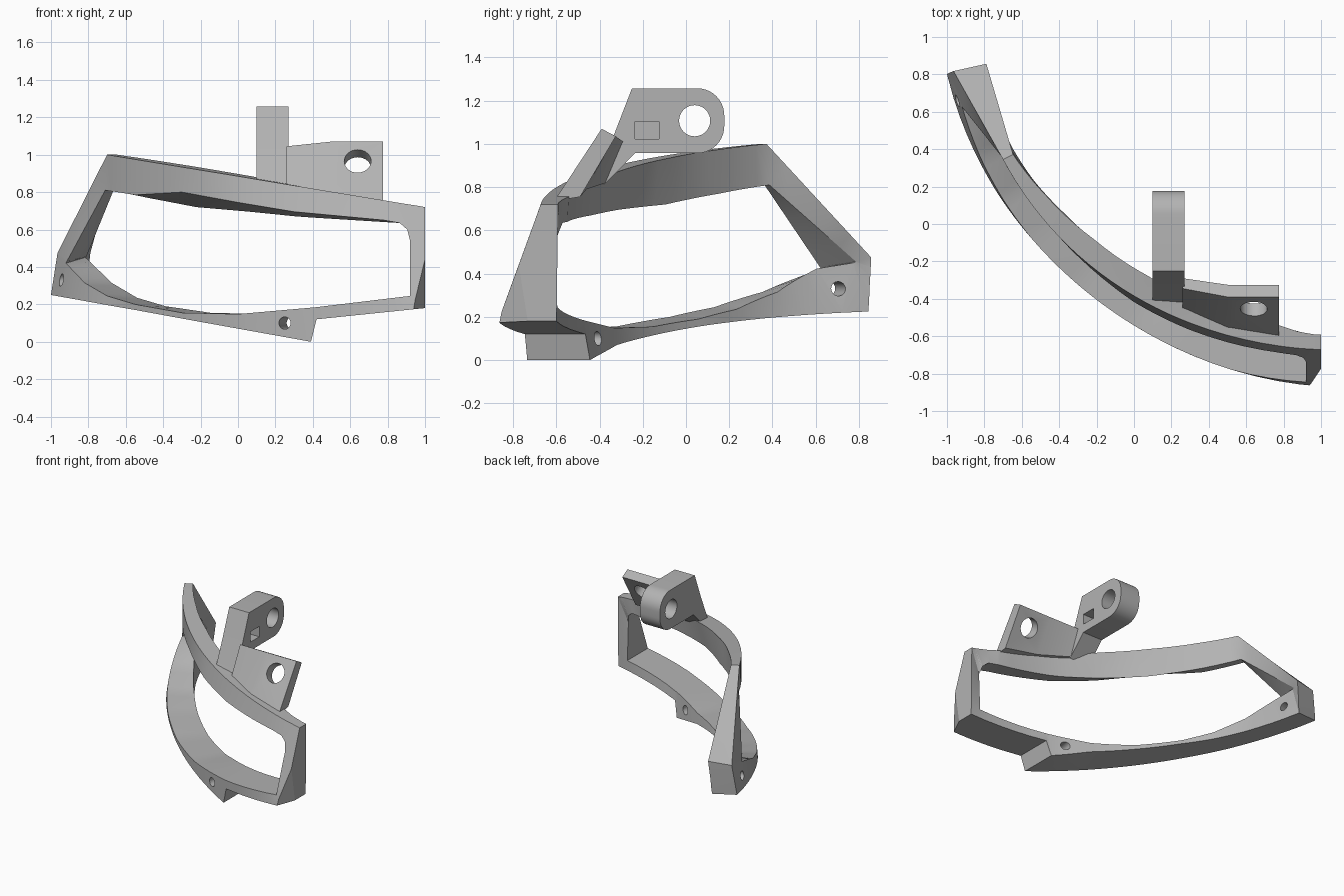
import bpy, bmesh, math
from mathutils import Vector

if "Cube" in bpy.data.objects:
    bpy.data.objects.remove(bpy.data.objects["Cube"], do_unlink=True)

grey = bpy.data.materials.new("plain grey")
grey.use_nodes = True
COLOUR = (0.45, 0.45, 0.45, 1)
grey.diffuse_color = COLOUR
grey.node_tree.nodes["Principled BSDF"].inputs["Base Color"].default_value = COLOUR

AXIS = Vector((1.08, 1.27, 0))  # vertical axis the frame curves around


def make_object(name, bm):
    bmesh.ops.recalc_face_normals(bm, faces=bm.faces[:])
    mesh = bpy.data.meshes.new(name)
    bm.to_mesh(mesh)
    bm.free()
    mesh.materials.append(grey)
    obj = bpy.data.objects.new(name, mesh)
    bpy.context.collection.objects.link(obj)
    return obj


def clamp(value):
    return min(max(value, 0), 1)


def front_point(x, z, lean_z):
    """Point on the curved front surface, leaning back as lean_z grows."""
    rise = max(lean_z - 0.2, 0)
    flatten = 0.03 * (1 - x * x) * (1 - 0.5 * x) * (1 - 2.4 * rise)
    radius = 2.14 - (0.268 + 0.11 * x) * rise - flatten
    across = AXIS.x - x
    return Vector((x, AXIS.y - math.sqrt(max(radius ** 2 - across ** 2, 0.01)), z))


def inward(p):
    """Radial on the left, turning straight back towards the right."""
    d = AXIS - p
    d.z = 0
    d.x *= clamp(1 - p.x / 0.39)
    return d.normalized()


def loft(bm, sections, closed):
    """Skin a row of equal cross-sections, capping the ends of an open row."""
    rows = [[bm.verts.new(p) for p in s] for s in sections]
    pairs = list(zip(rows, rows[1:])) + ([(rows[-1], rows[0])] if closed else [])
    for a, b in pairs:
        for i in range(len(a)):
            j = (i + 1) % len(a)
            bm.faces.new((a[i], a[j], b[j], b[i]))
    if not closed:
        bm.faces.new(rows[0])
        bm.faces.new(rows[-1])


def cut(obj, cutter):
    cutter.hide_render = True
    mod = obj.modifiers.new("cut", "BOOLEAN")
    mod.operation = "DIFFERENCE"
    mod.solver = "EXACT"
    mod.object = cutter
    bpy.context.view_layer.objects.active = obj
    bpy.ops.object.modifier_apply(modifier=mod.name)
    bpy.data.objects.remove(cutter, do_unlink=True)


def drill(obj, centre, direction, radius, length):
    bm = bmesh.new()
    bmesh.ops.create_cone(bm, cap_ends=True, segments=32, radius1=radius,
                          radius2=radius, depth=length)
    cutter = make_object("drill_cutter", bm)
    cutter.rotation_mode = "QUATERNION"
    cutter.rotation_quaternion = Vector(direction).to_track_quat("Z", "Y")
    cutter.location = centre
    bpy.context.view_layer.update()
    cut(obj, cutter)


def finish(obj):
    bpy.ops.object.select_all(action="DESELECT")
    obj.select_set(True)
    bpy.context.view_layer.objects.active = obj
    bpy.ops.object.shade_smooth_by_angle(angle=math.radians(25))


# Frame stations: outer x, z, inner x, z, outer depth, inner depth, rear inner drop
LOWER_RAIL = [
    (1, .18, .92, .245, .27, .25, 0),
    (.42, .12, .42, .185, .28, .27, 0),
    (.39, 0, .4, .183, .29, .27, 0),
    (0, .07, 0, .148, .26, .25, 0),
    (-.3, .124, -.3, .155, .24, .23, 0),
    (-.55, .17, -.55, .2, .22, .21, .01),
    (-.7, .196, -.7, .245, .2, .19, .01),
    (-.82, .218, -.82, .315, .19, .16, 0),
    (-1, .25, -.92, .42, .19, .11, -.03),
    (-.965, .475, -.915, .43, .18, .11, -.025),
]
UPPER_RAIL = [
    (-.7, 1, -.71, .81, .06, .05, 0),
    (-.55, .975, -.55, .785, .09, .08, .015),
    (-.3, .934, -.3, .8, .12, .11, .08),
    (0, .885, 0, .745, .13, .12, .05),
    (.3, .835, .3, .695, .12, .13, .025),
    (.78, .756, .78, .65, .11, .14, .01),
    (.87, .741, .865, .635, .09, .13, 0),
    (.96, .727, .905, .6, .08, .13, 0),
    (1, .72, .92, .54, .08, .13, 0),
]
STEPS = 5


def frame_section(s):
    ox, oz, ix, iz, outer_depth, inner_depth, drop = s
    fo = front_point(ox, oz, oz)
    # The front of the upper rail turns upright towards the left
    upright = clamp(-ix / 0.4) if iz > 0.6 else 0
    fi = front_point(ix, iz, iz + (oz - iz) * upright)
    bo = fo + inward(fo) * outer_depth
    bi = fi + inward(fi) * inner_depth - Vector((0, 0, drop))
    if oz < 0.3:  # the underside slopes down to the rear on the left
        bo.z -= 0.025 * clamp(-ox)
    if ix < -.9:  # the opening reaches right back at the left end
        bi.y = bo.y - .07
    return fo, fi, bi, bo


def curved_run(stations):
    run = []
    for a, b in zip(stations, stations[1:]):
        for k in range(STEPS):
            t = k / STEPS
            run.append(frame_section([u + (v - u) * t for u, v in zip(a, b)]))
    return run + [frame_section(stations[-1])]


def straight_run(a, b):
    """Sections between two posts' ends, with straight edges."""
    return [[p.lerp(q, k / STEPS) for p, q in zip(a, b)] for k in range(1, STEPS)]


lower, upper = curved_run(LOWER_RAIL), curved_run(UPPER_RAIL)
bm = bmesh.new()
loft(bm, lower + straight_run(lower[-1], upper[0])
     + upper + straight_run(upper[-1], lower[0]), True)

# Chamfer on the lower front corner
p, q, r = Vector((1, -.77, .42)), Vector((.94, -.86, .17)), Vector((1, -.73, .17))
sliced = bmesh.ops.bisect_plane(bm, geom=bm.verts[:] + bm.edges[:] + bm.faces[:],
                                plane_co=p, plane_no=(q - p).cross(r - p),
                                clear_outer=True)
rim = [e for e in sliced["geom_cut"] if isinstance(e, bmesh.types.BMEdge)]
bmesh.ops.holes_fill(bm, edges=rim, sides=0)
bmesh.ops.triangulate(bm, faces=bm.faces[:])
frame = make_object("curved_frame", bm)

# Screw holes through the lower rail
for x, z in ((.25, .1), (-.945, .33)):
    p = front_point(x, z, z)
    drill(frame, p + inward(p) * 0.1, inward(p), 0.033, 0.7)
finish(frame)

# Upright lug with a rounded rear end
profile = [(-.42, .84), (-.33, 1.05), (-.25, 1.257)]
for side in (1, -1):
    for k in range(11):
        angle = math.pi / 2 * (k / 10 if side < 0 else 1 - k / 10)
        profile.append((0.052 + 0.125 * math.cos(angle),
                        1.107 + side * (0.025 + 0.125 * math.sin(angle))))
profile += [(-.235, .957), (-.38, .81)]
bm = bmesh.new()
loft(bm, [[(x, y, z) for y, z in profile] for x in (.1, .27)], False)
lug = make_object("upright_lug", bm)
drill(lug, (.185, .04, 1.107), (1, 0, 0), 0.072, 0.5)

# Rectangular pocket in the left side of the lug
bm = bmesh.new()
bmesh.ops.create_cube(bm, size=1)
bmesh.ops.scale(bm, vec=(.2, .11, .08), verts=bm.verts[:])
bmesh.ops.translate(bm, vec=(.27, -.18, 1.063), verts=bm.verts[:])
cut(lug, make_object("pocket_cutter", bm))
finish(lug)

# Leaning ear plate beside the lug: x, then front top, rear top, rear foot, front foot
EAR = [
    (.26, (-.345, 1.045), (-.29, 1.01), (-.37, .82), (-.46, .82)),
    (.5, (-.39, 1.07), (-.325, 1.035), (-.46, .79), (-.565, .78)),
    (.775, (-.39, 1.07), (-.325, 1.035), (-.49, .755), (-.61, .735)),
]
bm = bmesh.new()
loft(bm, [[(x, y, z) for y, z in pts] for x, *pts in EAR], False)
ear = make_object("leaning_ear", bm)
drill(ear, (.64, -.43, .95), (0, -.84, .54), 0.072, 0.5)
finish(ear)
